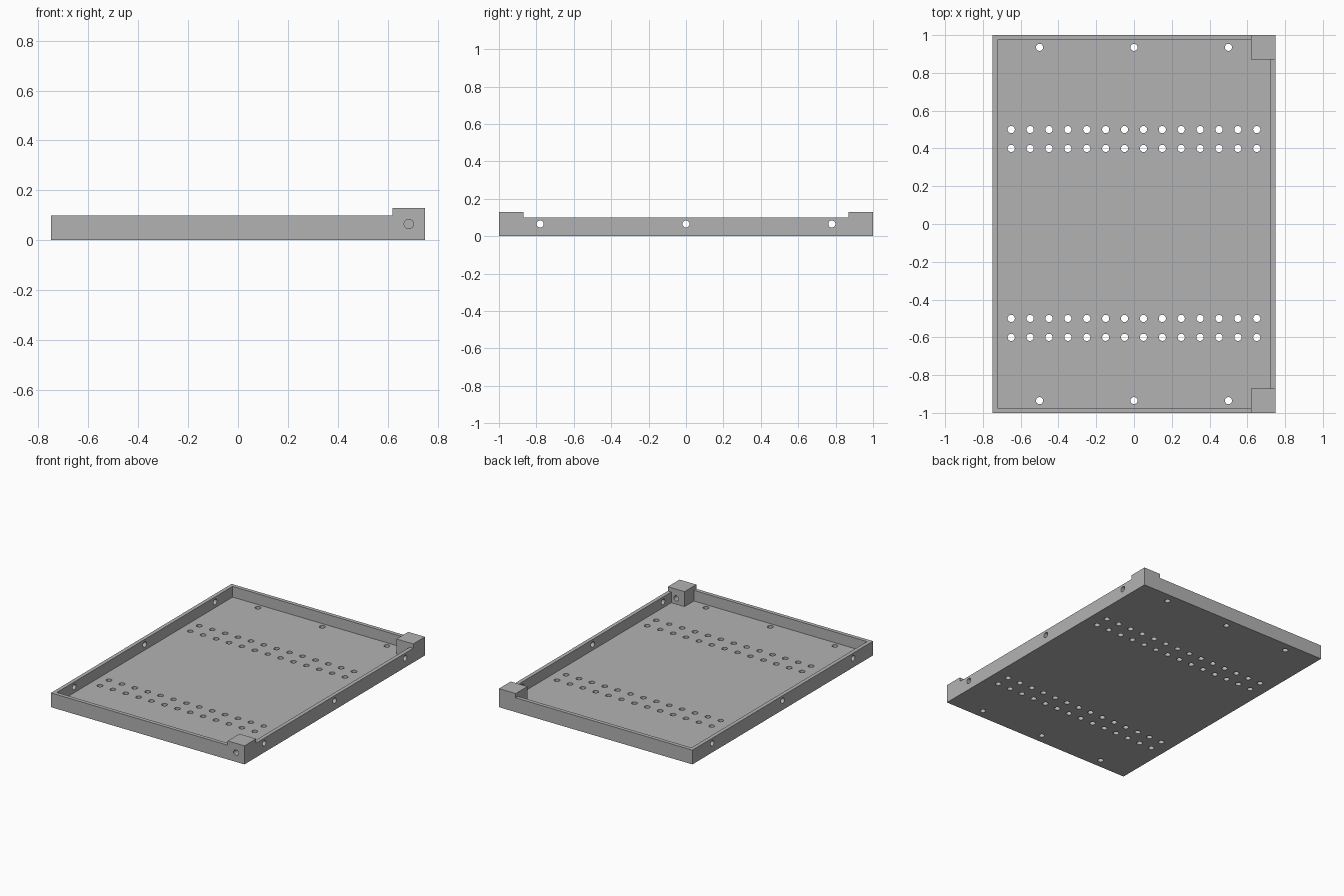
import bpy, bmesh, math
from mathutils import Matrix, Vector

default = bpy.data.objects.get("Cube")
if default:
    bpy.data.objects.remove(default, do_unlink=True)

WIDTH, LENGTH, HEIGHT = 1.5, 2.0, 0.1
WALL, FLOOR = 0.027, 0.025
BLOCK, BLOCK_TOP = 0.13, 0.13
HOLE_R, HOLE_Z = 0.019, 0.065

grey = bpy.data.materials.new("plain grey")
grey.use_nodes = True
grey.diffuse_color = (0.45, 0.45, 0.45, 1)
grey.node_tree.nodes["Principled BSDF"].inputs["Base Color"].default_value = grey.diffuse_color


def add_box(bm, low, high):
    low, high = Vector(low), Vector(high)
    matrix = Matrix.Translation((low + high) / 2) @ Matrix.Diagonal((*(high - low), 1))
    bmesh.ops.create_cube(bm, size=1, matrix=matrix)


def add_rod(bm, centre, axis, depth, radius=HOLE_R):
    turn = Vector((0, 0, 1)).rotation_difference(Vector(axis)).to_matrix().to_4x4()
    bmesh.ops.create_cone(bm, cap_ends=True, segments=24, radius1=radius, radius2=radius,
                          depth=depth, matrix=Matrix.Translation(centre) @ turn)


def make_object(name, bm):
    mesh = bpy.data.meshes.new(name)
    bm.to_mesh(mesh)
    bm.free()
    mesh.materials.append(grey)
    obj = bpy.data.objects.new(name, mesh)
    bpy.context.collection.objects.link(obj)
    return obj


def combine(target, other, operation):
    bpy.context.view_layer.objects.active = target
    mod = target.modifiers.new(operation.title(), 'BOOLEAN')
    mod.operation, mod.solver, mod.object = operation, 'EXACT', other
    other.hide_render = True
    bpy.ops.object.modifier_apply(modifier=mod.name)
    bpy.data.objects.remove(other, do_unlink=True)


# Open tray: a box whose top is inset and pushed down to the floor
bm = bmesh.new()
add_box(bm, (-WIDTH / 2, -LENGTH / 2, 0), (WIDTH / 2, LENGTH / 2, HEIGHT))
top = max(bm.faces, key=lambda f: f.calc_center_median().z)
bmesh.ops.inset_region(bm, faces=[top], thickness=WALL, use_even_offset=True)
pocket = bmesh.ops.extrude_face_region(bm, geom=[top])["geom"]
bmesh.ops.delete(bm, geom=[top], context='FACES')
bmesh.ops.translate(bm, vec=(0, 0, FLOOR - HEIGHT),
                    verts=[v for v in pocket if isinstance(v, bmesh.types.BMVert)])
bmesh.ops.recalc_face_normals(bm, faces=bm.faces)
tray = make_object("tray", bm)

# Raised corner blocks at both ends of one long wall
bm = bmesh.new()
for end in (-1, 1):
    outer, inner = end * LENGTH / 2, end * (LENGTH / 2 - BLOCK)
    add_box(bm, (WIDTH / 2 - BLOCK, min(outer, inner), 0), (WIDTH / 2, max(outer, inner), BLOCK_TOP))
combine(tray, make_object("corner_blocks", bm), 'UNION')

# Holes: floor rows, floor ends, long walls, front corner block
bm = bmesh.new()
for y in (-0.6, -0.5, 0.4, 0.5):
    for i in range(14):
        add_rod(bm, (-0.65 + 0.1 * i, y, 0), (0, 0, 1), 0.08)
for x in (-0.5, 0, 0.5):
    for y in (-0.935, 0.935):
        add_rod(bm, (x, y, 0), (0, 0, 1), 0.08)
for y in (-0.78, 0, 0.78):
    for side in (-1, 1):
        add_rod(bm, (side * WIDTH / 2, y, HOLE_Z), (1, 0, 0), 0.1)
add_rod(bm, (0.685, -0.94, HOLE_Z), (0, 1, 0), 0.2)
combine(tray, make_object("hole_cutters", bm), 'DIFFERENCE')

# Smooth hole walls, sharp edges elsewhere
bpy.ops.object.select_all(action='DESELECT')
tray.select_set(True)
bpy.context.view_layer.objects.active = tray
bpy.ops.object.shade_smooth_by_angle(angle=math.radians(30))
